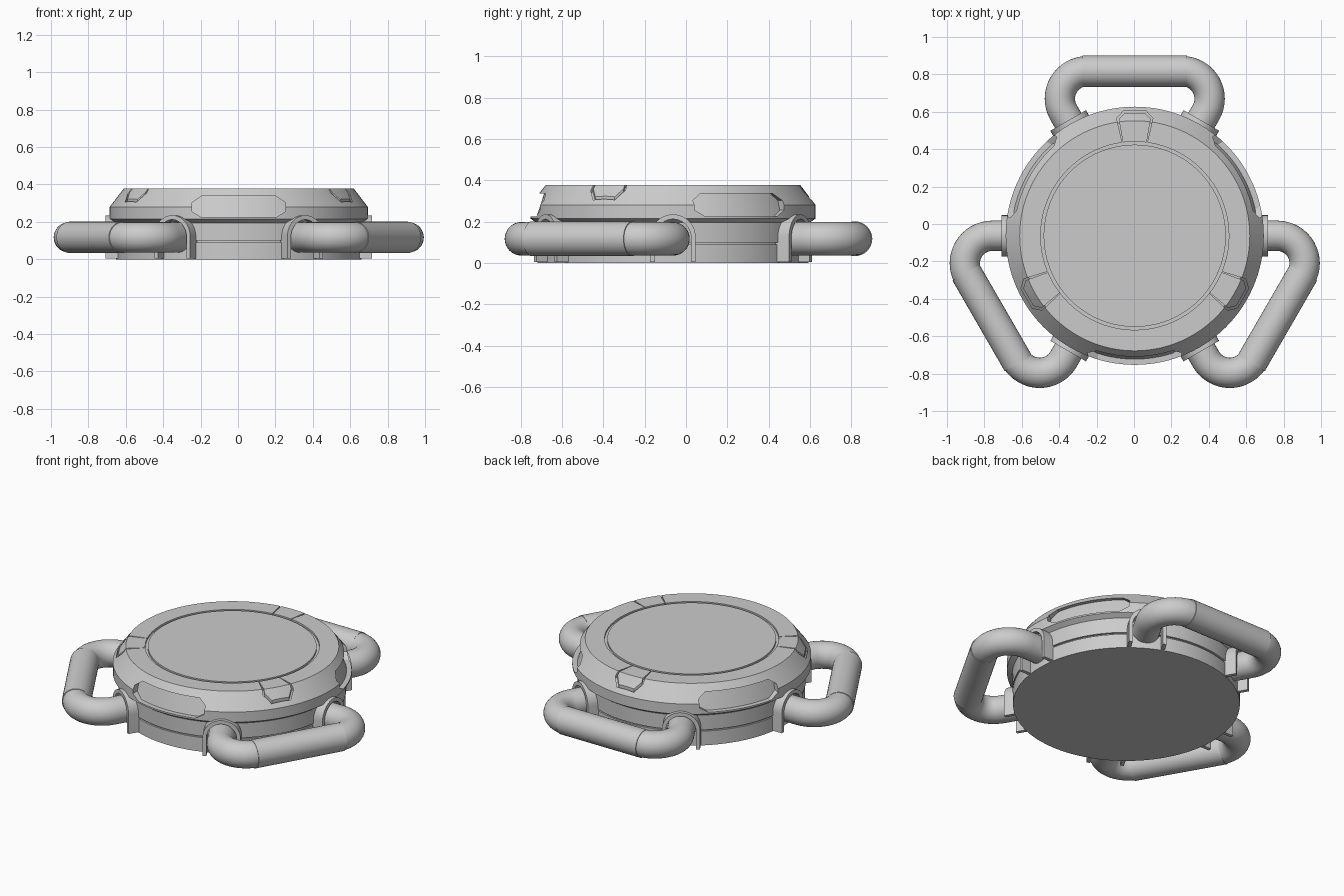
import bpy, bmesh
from math import pi, sin, cos, radians
from mathutils import Matrix, Vector

if "Cube" in bpy.data.objects:
    bpy.data.objects.remove(bpy.data.objects["Cube"])

CENTRE = Vector((0.004, -0.063, 0))
TUBE_R, TUBE_Z = 0.083, 0.117


def finish(name, bm):
    bmesh.ops.recalc_face_normals(bm, faces=bm.faces[:])
    me = bpy.data.meshes.new(name)
    bm.to_mesh(me)
    bm.free()
    ob = bpy.data.objects.new(name, me)
    bpy.context.collection.objects.link(ob)
    return ob


def lathe(name, profile, segs=120):
    """Closed solid of revolution from (radius, z) points, capped at both ends."""
    bm = bmesh.new()
    rings = [[bm.verts.new((r * cos(2 * pi * i / segs), r * sin(2 * pi * i / segs), z))
              for i in range(segs)] for r, z in profile]
    for a, b in zip(rings, rings[1:]):
        for i in range(segs):
            j = (i + 1) % segs
            bm.faces.new((a[i], a[j], b[j], b[i]))
    bm.faces.new(rings[0])
    bm.faces.new(rings[-1])
    return finish(name, bm)


def prism(name, loop, lo, hi, matrix):
    """Extrude a 2D loop along local z and place it with a matrix."""
    bm = bmesh.new()
    a = [bm.verts.new(matrix @ Vector((x, y, lo))) for x, y in loop]
    b = [bm.verts.new(matrix @ Vector((x, y, hi))) for x, y in loop]
    n = len(loop)
    for i in range(n):
        bm.faces.new((a[i], a[(i + 1) % n], b[(i + 1) % n], b[i]))
    bm.faces.new(a)
    bm.faces.new(b)
    return finish(name, bm)


def cut(ob, cutter, remove=True):
    mod = ob.modifiers.new("cut", 'BOOLEAN')
    mod.operation, mod.solver, mod.object = 'DIFFERENCE', 'EXACT', cutter
    bpy.context.view_layer.objects.active = ob
    bpy.ops.object.modifier_apply(modifier=mod.name)
    if remove:
        bpy.data.objects.remove(cutter)


def radial(angle):
    """Local x = tangent, y = up, z = outward."""
    c, s = cos(angle), sin(angle)
    return Matrix(((-s, 0, c, 0), (c, 0, s, 0), (0, 1, 0, 0), (0, 0, 0, 1)))


def mirrored(half):
    return half + [(-x, y) for x, y in reversed(half)]


# Round body with seam groove, flared rim, chamfer and top panel groove
body = lathe("body", [
    (0.655, 0), (0.655, 0.09), (0.645, 0.09), (0.645, 0.10), (0.658, 0.10), (0.66, 0.195),
    (0.69, 0.215), (0.69, 0.28), (0.615, 0.378), (0.503, 0.378), (0.503, 0.366),
    (0.487, 0.366), (0.487, 0.378)])

# Inner solids that limit the depth of the grooves and pockets
groove_floor = lathe("groove_floor", [(0.60, 0.1), (0.676, 0.2), (0.676, 0.276), (0.608, 0.366)])
pocket_floor = lathe("pocket_floor", [(0.668, 0.2), (0.615, 0.36)])

# Tab outlines cut into the top edge
tab = [(0.066, 0.495), (0.097, 0.628), (0.06, 0.668)]
tab_in = [(0.055, 0.45), (0.085, 0.624), (0.054, 0.657)]
# Long octagonal grip pockets in the rim
pocket = [(0.2, 0.225), (0.25, 0.255), (0.25, 0.302), (0.2, 0.337)]
for k in range(3):
    turn = Matrix.Rotation(k * 2 * pi / 3, 4, 'Z')
    ring = prism("tab_cutter", mirrored(tab), 0.25, 0.42, turn)
    cut(ring, prism("tab_core", mirrored(tab_in), 0.2, 0.5, turn))
    cut(ring, groove_floor, False)
    cut(body, ring)
    hole = prism("pocket_cutter", mirrored(pocket), 0.4, 0.8, radial(-pi / 2 + k * 2 * pi / 3))
    cut(hole, pocket_floor, False)
    cut(body, hole)
for ob in (groove_floor, pocket_floor):
    bpy.data.objects.remove(ob)

# Arched clamps where the handles meet the body
arc = [radians(180 * i / 20) for i in range(21)]
outer = [(0.11, 0.005)] + [(0.11 * cos(t), 0.125 + 0.11 * sin(t)) for t in arc] + [(-0.11, 0.005)]
inner = [(0.088, 0.005)] + [(0.088 * cos(t), 0.12 + 0.092 * sin(t)) for t in arc] + [(-0.088, 0.005)]
for k in range(6):
    prism("handle_clamp", outer + inner[::-1], 0.62, 0.712, radial(k * pi / 3))

# Handle centre line: radial ends, two wide bends and a straight bar
BEND, BAR = 0.147, 0.88
bend_x = BAR / 3 ** 0.5 - 3 ** 0.5 * BEND
half = [(0.63 * cos(pi / 3), 0.63 * sin(pi / 3))]
half += [(bend_x + BEND * cos(t), BAR - BEND + BEND * sin(t))
         for t in [radians(-30 + 120 * i / 16) for i in range(17)]]
path = mirrored(half)


def tube(name, points, radius, turn):
    """Round tube swept along a flat path."""
    bm = bmesh.new()
    n, segs, rings = len(points), 32, []
    for i, p in enumerate(points):
        d = (Vector(points[min(i + 1, n - 1)]) - Vector(points[max(i - 1, 0)])).normalized()
        if i == 1:
            d = Vector((cos(pi / 3), sin(pi / 3)))
        side = Vector((-d.y, d.x, 0))
        rings.append([bm.verts.new(turn @ (Vector((p[0], p[1], TUBE_Z)) + radius * (
            side * cos(2 * pi * j / segs) + Vector((0, 0, sin(2 * pi * j / segs))))))
            for j in range(segs)])
    for a, b in zip(rings, rings[1:]):
        for j in range(segs):
            bm.faces.new((a[j], a[(j + 1) % segs], b[(j + 1) % segs], b[j]))
    bm.faces.new(rings[0])
    bm.faces.new(rings[-1])
    return finish(name, bm)


for k in range(3):
    turn = Matrix.Rotation(k * 2 * pi / 3, 4, 'Z')
    tube("handle", path, TUBE_R - 0.002, turn)
    # Slightly thicker grip sleeve on the straight bar
    grip = prism("handle_grip", [((TUBE_R + 0.001) * cos(2 * pi * j / 32),
                                  (TUBE_R + 0.001) * sin(2 * pi * j / 32)) for j in range(32)],
                 -0.28, 0.28, turn @ Matrix.Translation((0, BAR, TUBE_Z))
                 @ Matrix.Rotation(pi / 2, 4, 'Y'))

# Move everything to its place and shade
for ob in bpy.context.collection.objects:
    ob.location += CENTRE
    ob.select_set(True)
    bpy.context.view_layer.objects.active = ob
bpy.ops.object.shade_smooth_by_angle(angle=radians(25))
